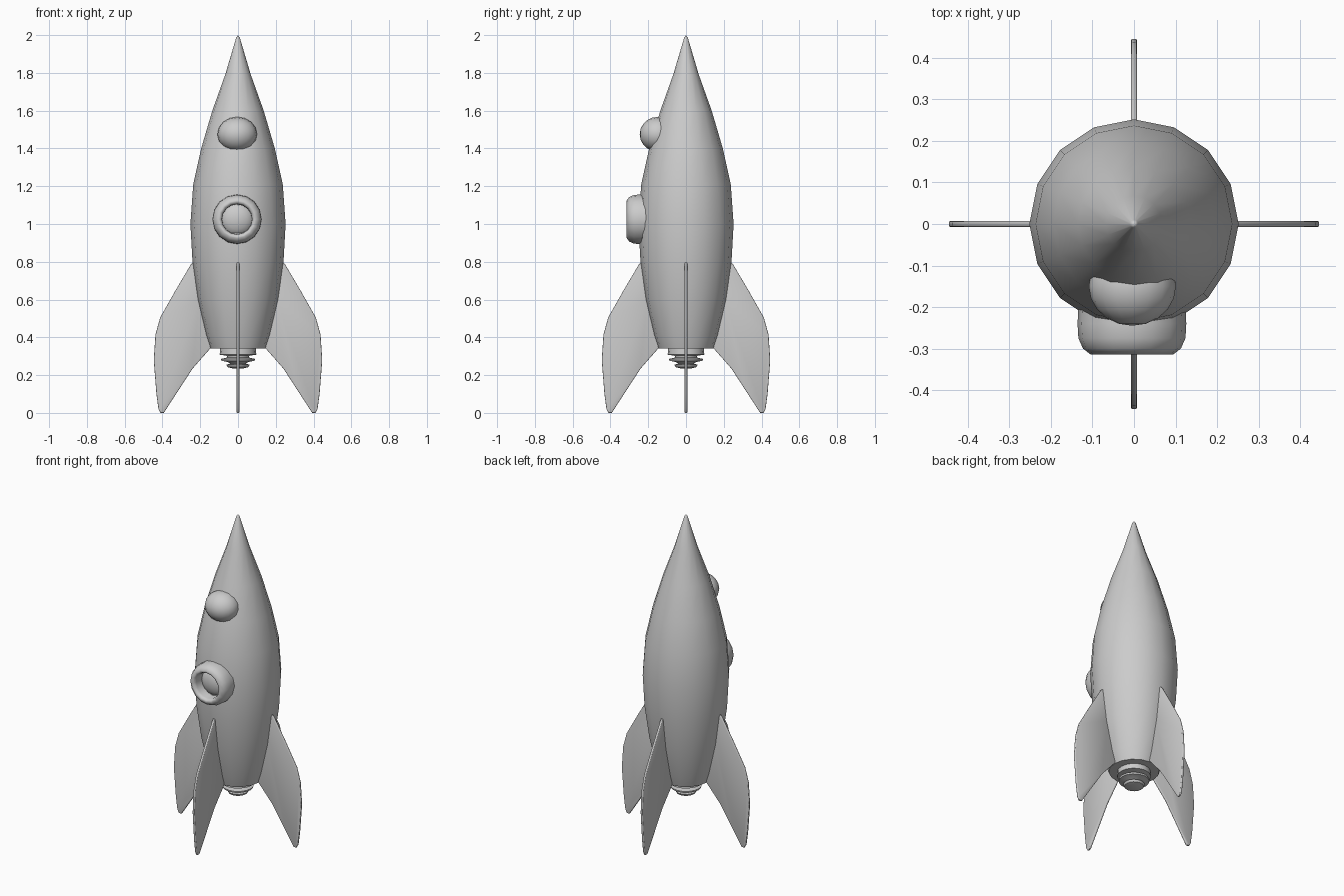
import bpy, bmesh
from math import sin, cos, pi, radians
from mathutils import Matrix

if "Cube" in bpy.data.objects:
    bpy.data.objects.remove(bpy.data.objects["Cube"])


def finish(bm, name, angle=40):
    bmesh.ops.recalc_face_normals(bm, faces=bm.faces)
    mesh = bpy.data.meshes.new(name)
    bm.to_mesh(mesh)
    bm.free()
    for p in mesh.polygons:
        p.use_smooth = True
    mesh.set_sharp_from_angle(angle=radians(angle))
    ob = bpy.data.objects.new(name, mesh)
    bpy.context.collection.objects.link(ob)
    return ob


def lathe(name, profile, sides=16, matrix=Matrix(), closed=False, angle=40):
    """Spin (radius, height) points round z; radius 0 makes a pole."""
    bm = bmesh.new()
    rings = []
    for r, z in profile:
        n = sides if r > 0 else 1
        rings.append([bm.verts.new((r * cos(2 * pi * i / sides), r * sin(2 * pi * i / sides), z))
                      for i in range(n)])
    pairs = list(zip(rings, rings[1:]))
    if closed:
        pairs.append((rings[-1], rings[0]))
    for a, b in pairs:
        for i in range(sides):
            j = (i + 1) % sides
            quad = [a[i % len(a)], a[j % len(a)], b[j % len(b)], b[i % len(b)]]
            bm.faces.new(list(dict.fromkeys(quad)))
    bm.transform(matrix)
    return finish(bm, name, angle)


def dome(name, centre, radii):
    bm = bmesh.new()
    bmesh.ops.create_uvsphere(bm, u_segments=16, v_segments=10, radius=1)
    bm.transform(Matrix.Translation(centre) @ Matrix.Diagonal((*radii, 1)) @ Matrix.Rotation(pi / 2, 4, 'X'))
    return finish(bm, name, 60)


# Hull, pointed at the top and flat underneath
lathe("hull", [(0, 0.34), (0.145, 0.34), (0.168, 0.41), (0.213, 0.6), (0.241, 0.8), (0.252, 1.0),
               (0.237, 1.21), (0.195, 1.4), (0.136, 1.6), (0.068, 1.79), (0.01, 1.985), (0, 2.0)])

# Stepped engine nozzle
lathe("nozzle", [(0.095, 0.345), (0.097, 0.308), (0.06, 0.303), (0.058, 0.293), (0.09, 0.286),
                 (0.088, 0.276), (0.058, 0.27), (0.04, 0.262), (0.062, 0.255), (0.055, 0.242),
                 (0.03, 0.236), (0, 0.236)])

# Porthole: thick rim facing the front, with a shallow glass inside
facing = Matrix.Translation((-0.005, 0, 1.025)) @ Matrix.Rotation(pi / 2, 4, 'X')
lathe("porthole_rim", [(0.128, 0.18), (0.131, 0.24), (0.129, 0.275), (0.118, 0.3), (0.1, 0.314),
                       (0.088, 0.312), (0.08, 0.295), (0.078, 0.18)], 16, facing, True, 60)
dome("porthole_glass", (-0.005, -0.22, 1.025), (0.09, 0.05, 0.09))

# Upper bubble window
dome("upper_window", (-0.004, -0.15, 1.475), (0.105, 0.095, 0.092))

# Four thin swept fins that also serve as legs
outline = [(0.235, 0.8), (0.25, 0.785), (0.33, 0.65), (0.412, 0.505), (0.437, 0.415), (0.446, 0.28),
           (0.432, 0.1), (0.421, 0.02), (0.41, 0.0), (0.393, 0.0), (0.38, 0.02), (0.315, 0.12),
           (0.24, 0.235), (0.145, 0.343), (0.14, 0.37), (0.2, 0.6)]
for k, side in enumerate(("right", "back", "left", "front")):
    bm = bmesh.new()
    bm.faces.new([bm.verts.new((x, -0.007, z)) for x, z in outline])
    ext = bmesh.ops.extrude_face_region(bm, geom=bm.faces[:])
    bmesh.ops.translate(bm, vec=(0, 0.014, 0),
                        verts=[g for g in ext["geom"] if isinstance(g, bmesh.types.BMVert)])
    rims = [e for e in bm.edges if abs(e.verts[0].co.y - e.verts[1].co.y) < 1e-5]
    bmesh.ops.bevel(bm, geom=rims, offset=0.004, segments=2, affect='EDGES', profile=0.5)
    bm.transform(Matrix.Rotation(k * pi / 2, 4, 'Z'))
    finish(bm, side + "_fin", 50)
